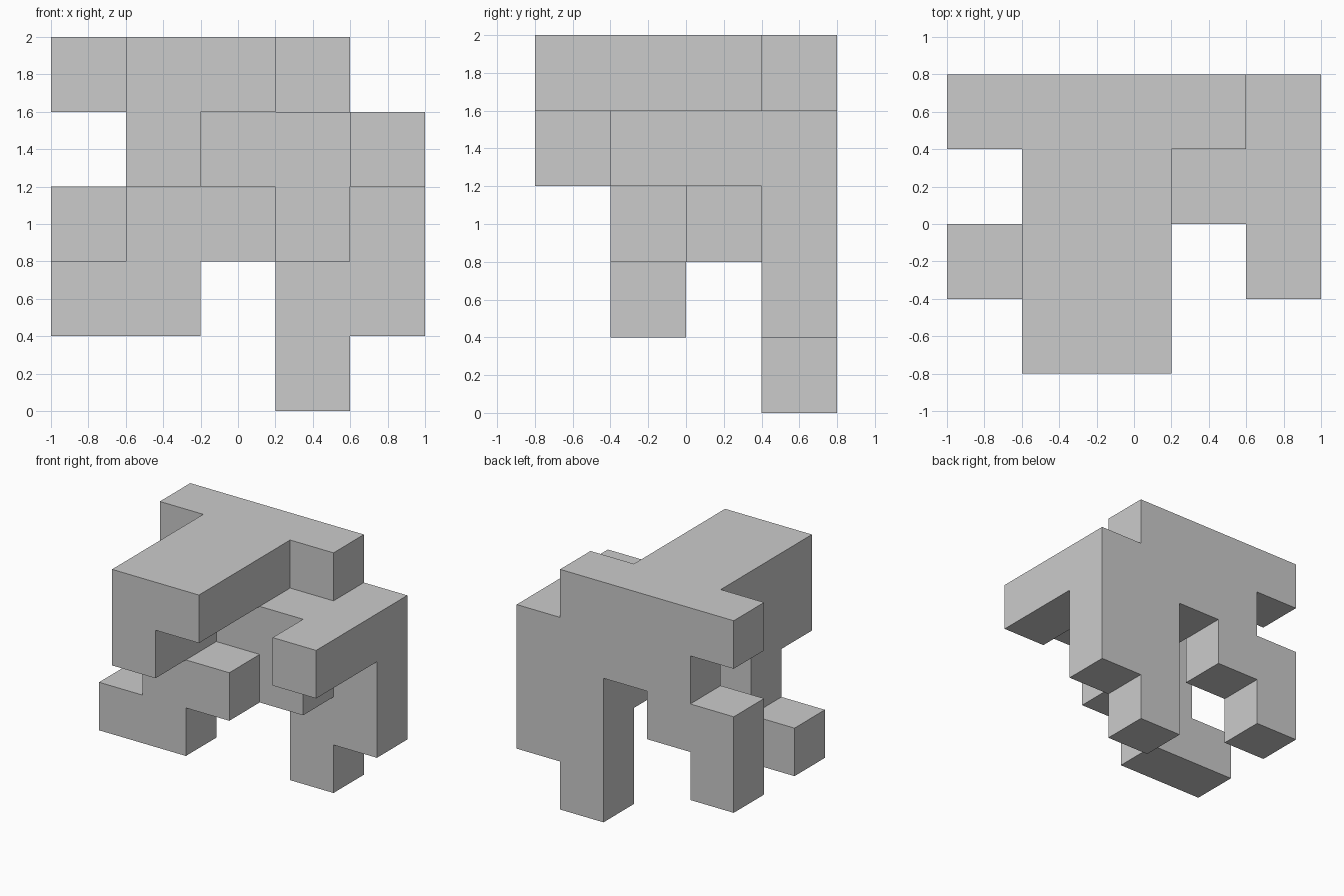
import bpy, bmesh
from mathutils import Vector

if "Cube" in bpy.data.objects:
    bpy.data.objects.remove(bpy.data.objects["Cube"])

S = 0.4  # edge of one block

# Layer plans from bottom to top; rows run back to front, columns left to right
LAYERS = [
    ("...#.", ".....", ".....", "....."),  # single foot
    ("#..##", ".....", "##...", "....."),  # lower legs
    ("##.##", "...#.", ".##..", "....."),  # upper legs and front arm
    (".####", "..###", ".#..#", ".#..."),  # shoulder layer
    ("####.", ".##..", ".##..", ".##.."),  # T-shaped top
]
cells = {(x, 3 - r, z)
         for z, layer in enumerate(LAYERS)
         for r, row in enumerate(layer)
         for x, c in enumerate(row) if c == "#"}

# Outer skin: a square wherever a block has no neighbour
bm = bmesh.new()
for cell in cells:
    for axis in range(3):
        for sign in (-1, 1):
            n = [0, 0, 0]
            n[axis] = sign
            if tuple(c + d for c, d in zip(cell, n)) in cells:
                continue
            n = Vector(n)
            u = Vector([float(i == (axis + 1) % 3) for i in range(3)])
            v = n.cross(u)
            mid = Vector(cell) + Vector((0.5, 0.5, 0.5)) + n / 2
            corners = [mid + (a * u + b * v) / 2
                       for a, b in ((-1, -1), (1, -1), (1, 1), (-1, 1))]
            bm.faces.new([bm.verts.new((p - Vector((2.5, 2, 0))) * S)
                          for p in corners])

# Weld the squares and merge coplanar ones into large flat faces
bmesh.ops.remove_doubles(bm, verts=bm.verts[:], dist=0.001)
bmesh.ops.dissolve_limit(bm, angle_limit=0.01, verts=bm.verts[:], edges=bm.edges[:])

mesh = bpy.data.meshes.new("block_sculpture")
bm.to_mesh(mesh)
bm.free()
bpy.context.collection.objects.link(bpy.data.objects.new("block_sculpture", mesh))
